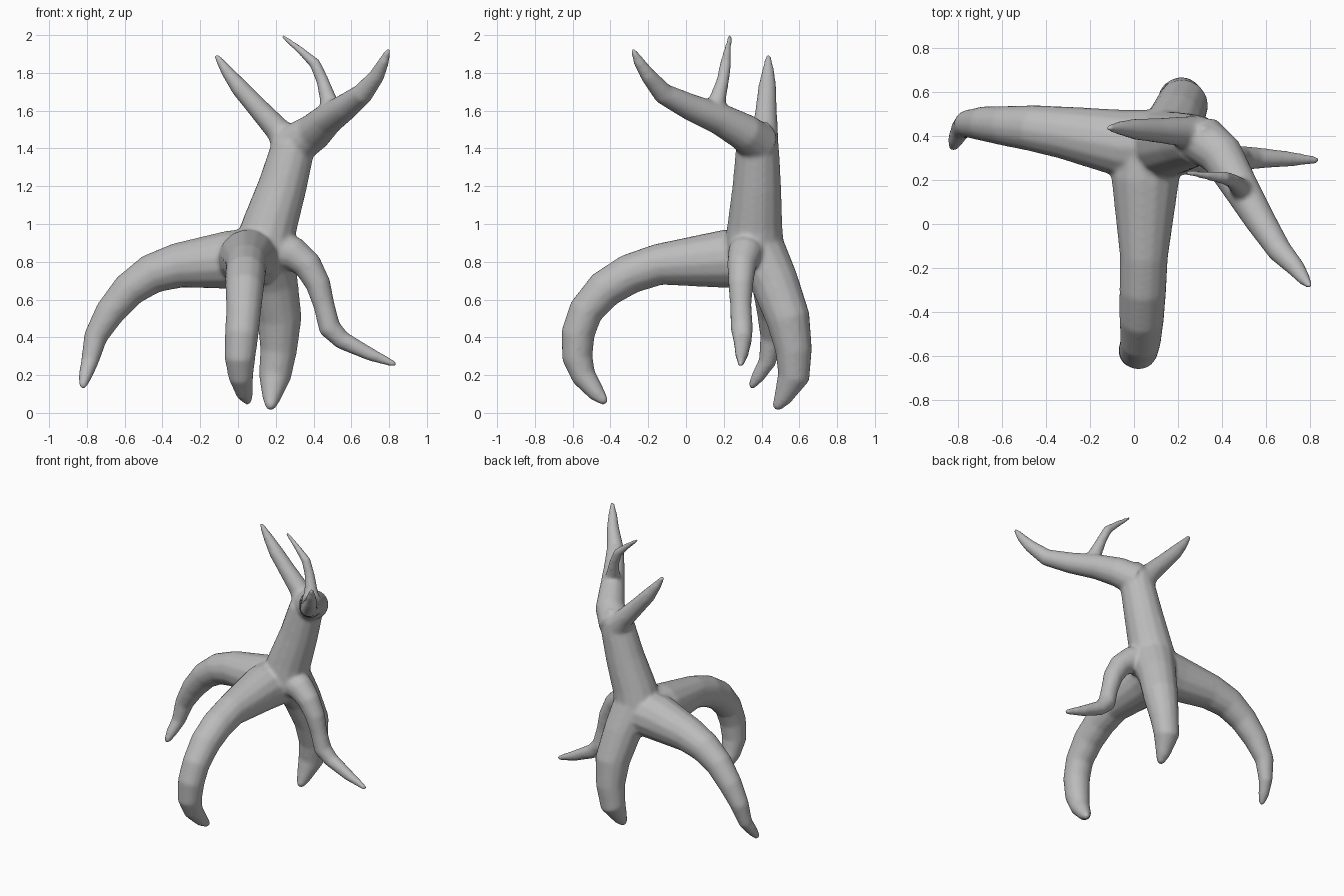
import bpy, bmesh, math
from mathutils import Vector

cube = bpy.data.objects.get("Cube")
if cube:
    bpy.data.objects.remove(cube, do_unlink=True)

SIDES = 14


def add_limb(bm, points):
    """Closed tapered tube through (x, y, z, radius) points."""
    centres = [Vector(p[:3]) for p in points]
    last = len(points) - 1
    rings, normal, old = [], None, None
    for i, c in enumerate(centres):
        # mean direction of the two neighbouring segments
        tangent = Vector()
        if i > 0:
            tangent += (c - centres[i - 1]).normalized()
        if i < last:
            tangent += (centres[i + 1] - c).normalized()
        tangent.normalize()
        if normal is None:
            normal = tangent.orthogonal().normalized()
        else:
            normal = old.rotation_difference(tangent) @ normal
        old = tangent
        side = tangent.cross(normal)
        ring = []
        for k in range(SIDES):
            a = math.tau * k / SIDES
            ring.append(bm.verts.new(
                c + (normal * math.cos(a) + side * math.sin(a)) * points[i][3]))
        rings.append(ring)
    for a, b in zip(rings, rings[1:]):
        for k in range(SIDES):
            n = (k + 1) % SIDES
            bm.faces.new((a[k], a[n], b[n], b[k]))
    # rounded tip, flat hidden start
    tip = bm.verts.new(centres[last] + old * points[last][3] * 0.9)
    for k in range(SIDES):
        bm.faces.new((rings[-1][k], rings[-1][(k + 1) % SIDES], tip))
    bm.faces.new(rings[0][::-1])


trunk = [(.11, .36, .78, .13), (.14, .36, .88, .16), (.17, .365, 1.0, .146),
         (.235, .375, 1.2, .13), (.29, .38, 1.4, .117), (.31, .41, 1.48, .08)]

front_root = [(.07, .32, .82, .16), (.05, .2, .815, .155), (.045, -.15, .785, .11),
              (.04, -.3, .735, .107), (.035, -.43, .655, .102), (.03, -.53, .54, .093),
              (.02, -.572, .42, .09), (.01, -.575, .29, .082), (.015, -.54, .19, .066),
              (.035, -.47, .1, .045), (.053, -.43, .06, .024)]

right_root = [(.08, .36, .82, .16), (-.05, .365, .81, .155), (-.32, .415, .78, .12),
              (-.46, .435, .735, .106), (-.58, .445, .65, .092), (-.68, .455, .53, .08),
              (-.755, .455, .4, .063), (-.785, .43, .27, .047), (-.81, .38, .19, .036),
              (-.822, .345, .14, .02)]

back_root = [(.15, .38, .86, .15), (.19, .47, .69, .128), (.22, .54, .5, .118),
             (.215, .57, .33, .098), (.195, .57, .19, .086), (.177, .51, .075, .048),
             (.172, .48, .03, .027)]

left_root = [(.18, .34, .86, .12), (.3, .31, .84, .09), (.37, .295, .78, .077),
             (.425, .29, .68, .067), (.455, .29, .57, .057), (.485, .295, .45, .06),
             (.55, .3, .385, .05), (.7, .295, .31, .036), (.83, .29, .257, .017)]

right_branch = [(.28, .395, 1.41, .1), (.21, .42, 1.5, .068), (.1, .425, 1.62, .056),
                (.01, .43, 1.72, .049), (-.06, .435, 1.81, .033), (-.115, .435, 1.89, .015)]

left_branch = [(.3, .39, 1.42, .113), (.4, .31, 1.485, .1), (.475, .18, 1.555, .085),
               (.57, .02, 1.62, .071), (.66, -.12, 1.69, .057), (.735, -.2, 1.785, .042),
               (.772, -.25, 1.86, .03), (.795, -.28, 1.92, .015)]

twig = [(.5, .14, 1.58, .065), (.475, .17, 1.67, .044), (.447, .195, 1.76, .034),
        (.407, .21, 1.85, .031), (.33, .22, 1.92, .021), (.237, .232, 1.994, .012)]

# All limbs in one mesh
bm = bmesh.new()
for limb in (trunk, front_root, right_root, back_root, left_root,
             right_branch, left_branch, twig):
    add_limb(bm, limb)
bmesh.ops.recalc_face_normals(bm, faces=bm.faces)
for f in bm.faces:
    f.smooth = True
mesh = bpy.data.meshes.new("bare_tree")
bm.to_mesh(mesh)
bm.free()

# Plain grey
mat = bpy.data.materials.new("plain_grey")
mat.use_nodes = True
grey = (.5, .5, .5, 1)
mat.diffuse_color = grey
mat.node_tree.nodes["Principled BSDF"].inputs["Base Color"].default_value = grey
mesh.materials.append(mat)

tree = bpy.data.objects.new("bare_tree", mesh)
bpy.context.collection.objects.link(tree)

# Fuse the limbs into one skin and soften the joints
fuse = tree.modifiers.new("fuse", 'REMESH')
fuse.mode = 'VOXEL'
fuse.voxel_size = 0.011
fuse.use_smooth_shade = True
soften = tree.modifiers.new("soften", 'SMOOTH')
soften.factor = 0.5
soften.iterations = 10
